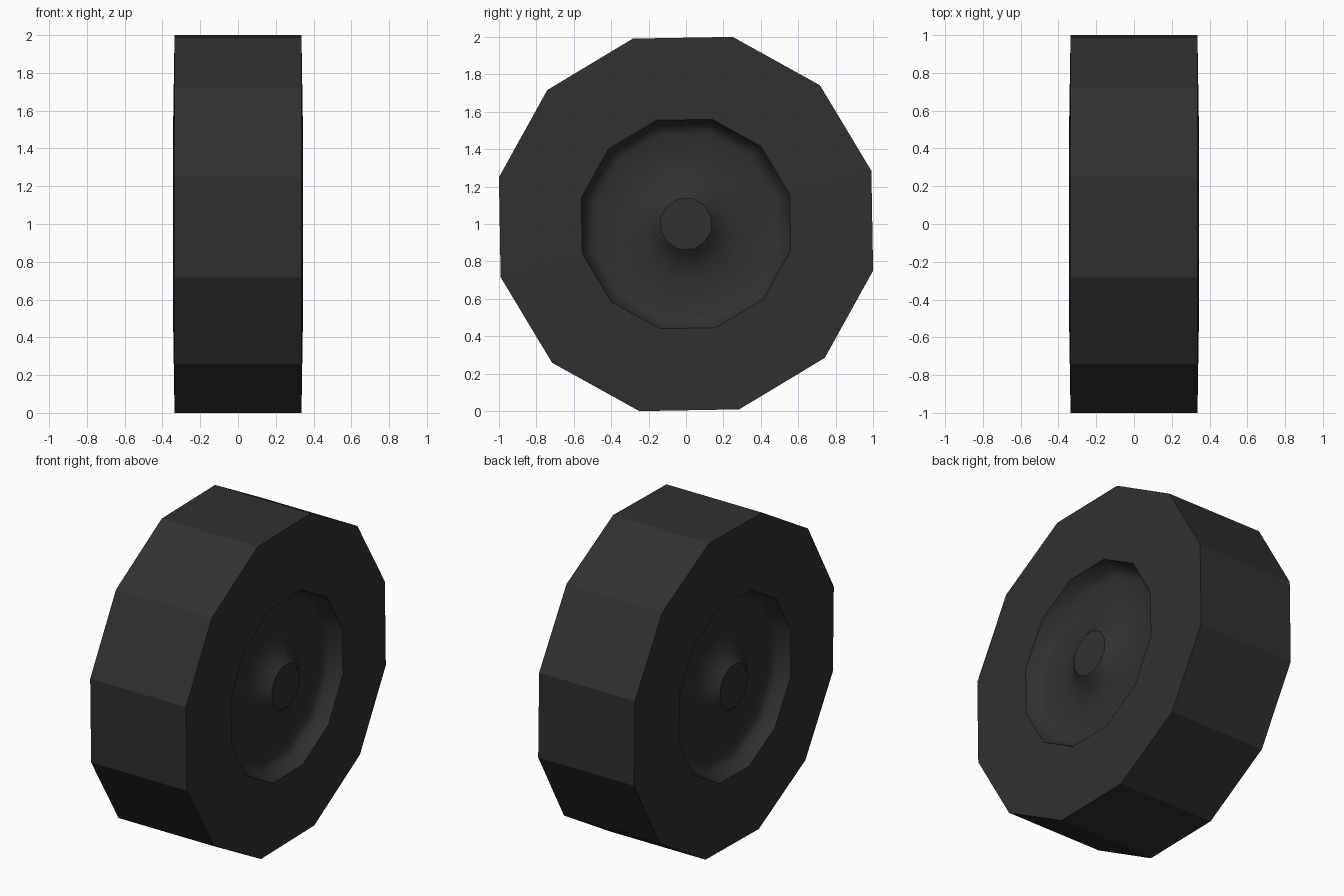
import bpy, bmesh, math

if "Cube" in bpy.data.objects:
    bpy.data.objects.remove(bpy.data.objects["Cube"])

SIDES = 12
OFFSET = math.radians(16)

rubber = bpy.data.materials.new("dark_rubber")
rubber.diffuse_color = (0.03, 0.03, 0.03, 1)
rubber.use_nodes = True
rubber.node_tree.nodes["Principled BSDF"].inputs["Base Color"].default_value = rubber.diffuse_color

# half profile from hub edge to tread edge: (radius, x)
half = [(0.14, 0.335), (0.18, 0.30), (0.24, 0.265), (0.32, 0.25),
        (0.50, 0.245), (0.545, 0.265), (0.577, 0.343), (1.031, 0.336)]
profile = half + [(r, -x) for r, x in reversed(half)]
sharp_rings = {0, 6, 7, 8, 9, 15}      # hub caps, rims and tread edges

bm = bmesh.new()
rings = []
for r, x in profile:
    ring = []
    for i in range(SIDES):
        a = OFFSET + 2 * math.pi * i / SIDES
        ring.append(bm.verts.new((x, r * math.cos(a), 1 + r * math.sin(a))))
    rings.append(ring)

# lathed surface; only the dishes are smooth
for k in range(len(rings) - 1):
    for i in range(SIDES):
        j = (i + 1) % SIDES
        f = bm.faces.new((rings[k][i], rings[k][j], rings[k + 1][j], rings[k + 1][i]))
        f.smooth = k < 6 or k > 8
# hub caps
bm.faces.new(rings[0])
bm.faces.new(rings[-1])
bmesh.ops.recalc_face_normals(bm, faces=bm.faces)

# crisp edges around hub, rim and tread
for k in sharp_rings:
    for i in range(SIDES):
        e = bm.edges.get((rings[k][i], rings[k][(i + 1) % SIDES]))
        e.smooth = False

mesh = bpy.data.meshes.new("wheel")
bm.to_mesh(mesh)
bm.free()
mesh.materials.append(rubber)
wheel = bpy.data.objects.new("wheel", mesh)
bpy.context.collection.objects.link(wheel)
